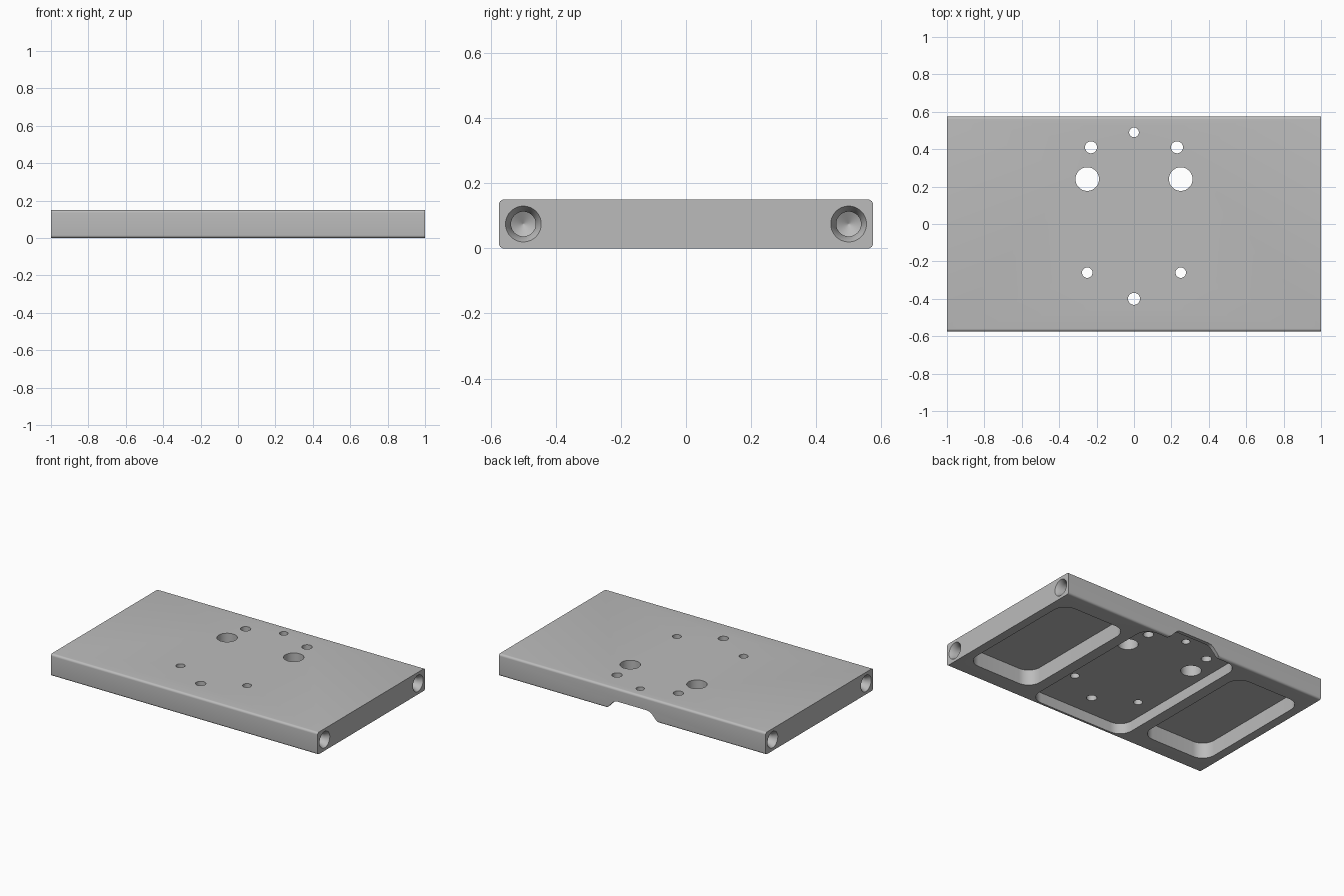
import bpy, bmesh
from math import sin, cos, pi, radians
from mathutils import Vector, Matrix

cube = bpy.data.objects.get("Cube")
if cube:
    bpy.data.objects.remove(cube, do_unlink=True)

W, D, H = 2.0, 1.15, 0.15

grey = bpy.data.materials.new("machined_grey")
grey.use_nodes = True
grey.diffuse_color = (0.5, 0.5, 0.5, 1)
grey.node_tree.nodes["Principled BSDF"].inputs["Base Color"].default_value = (0.5, 0.5, 0.5, 1)


def make_object(name, bm):
    bmesh.ops.recalc_face_normals(bm, faces=bm.faces)
    mesh = bpy.data.meshes.new(name)
    bm.to_mesh(mesh)
    bm.free()
    mesh.materials.append(grey)
    obj = bpy.data.objects.new(name, mesh)
    bpy.context.collection.objects.link(obj)
    return obj


def rounded_rect(cx, cy, w, h, r, steps=10):
    pts = []
    for k, (sx, sy) in enumerate([(1, 1), (-1, 1), (-1, -1), (1, -1)]):
        for i in range(steps + 1):
            a = (k + i / steps) * pi / 2
            pts.append((cx + sx * (w / 2 - r) + r * cos(a),
                        cy + sy * (h / 2 - r) + r * sin(a)))
    return pts


def prism(name, pts, place, direction):
    """Extrude a 2D outline, placed in 3D by a function, along a direction."""
    bm = bmesh.new()
    face = bm.faces.new([bm.verts.new(place(*p)) for p in pts])
    new = bmesh.ops.extrude_face_region(bm, geom=[face])["geom"]
    bmesh.ops.translate(bm, vec=Vector(direction),
                        verts=[v for v in new if isinstance(v, bmesh.types.BMVert)])
    return make_object(name, bm)


def drill(name, profile, matrix, segments=48):
    """Solid of revolution from (radius, depth) pairs, with closed ends."""
    bm = bmesh.new()
    rings = [[bm.verts.new((r * cos(2 * pi * i / segments), r * sin(2 * pi * i / segments), d))
              for i in range(segments)] for r, d in profile]
    for a, b in zip(rings, rings[1:]):
        for i in range(segments):
            j = (i + 1) % segments
            bm.faces.new((a[i], a[j], b[j], b[i]))
    bm.faces.new(rings[0])
    bm.faces.new(rings[-1])
    bm.transform(matrix)
    return make_object(name, bm)


# Plate with rounded long edges
plate = prism("base_plate", rounded_rect(0, H / 2, D, H, 0.015, 6),
              lambda y, z: (-W / 2, y, z), (W, 0, 0))

cutters = []

# Underside pockets
for name, cx, w, h, depth in [("left_pocket", 0.69, 0.5, 0.91, 0.105),
                              ("right_pocket", -0.69, 0.5, 0.91, 0.105),
                              ("middle_pocket", 0, 0.73, 1.1, 0.07)]:
    cutters.append(prism(name, rounded_rect(cx, 0, w, h, 0.09),
                         lambda x, y: (x, y, -0.1), (0, 0, 0.1 + depth)))

# Cable notch through the back wall
half = [(0.2, -0.05), (0.2, 0), (0.185, 0.008), (0.145, 0.05), (0.13, 0.06), (0.11, 0.064)]
cutters.append(prism("back_notch", half + [(-x, z) for x, z in reversed(half)],
                     lambda x, z: (x, 0.5, z), (0, 0.2, 0)))

# Vertical through holes
holes = [(0, 0.49, 0.026), (0, -0.4, 0.032)]
for s in (-1, 1):
    holes += [(s * 0.23, 0.41, 0.032), (s * 0.25, 0.24, 0.063), (s * 0.25, -0.26, 0.028)]
for x, y, r in holes:
    cutters.append(drill("through_hole", [(r, -0.1), (r, 0.3)], Matrix.Translation((x, y, 0))))

# Countersunk blind holes in both ends
bore = [(0.055, -0.02), (0.055, 0), (0.038, 0.03), (0.038, 0.2), (0.001, 0.222)]
for s in (-1, 1):
    for y in (-0.5, 0.5):
        m = Matrix.Translation((s * W / 2, y, H / 2)) @ Matrix.Rotation(radians(-90 * s), 4, 'Y')
        cutters.append(drill("end_hole", bore, m))

# Cut everything out of the plate
for c in cutters:
    mod = plate.modifiers.new(c.name, 'BOOLEAN')
    mod.operation = 'DIFFERENCE'
    mod.solver = 'EXACT'
    mod.object = c
bpy.context.view_layer.update()
graph = bpy.context.evaluated_depsgraph_get()
result = bpy.data.meshes.new_from_object(plate.evaluated_get(graph))
plate.modifiers.clear()
plate.data = result
for c in cutters:
    bpy.data.objects.remove(c, do_unlink=True)

bpy.ops.object.select_all(action='DESELECT')
plate.select_set(True)
bpy.context.view_layer.objects.active = plate
bpy.ops.object.shade_smooth_by_angle(angle=radians(30))
